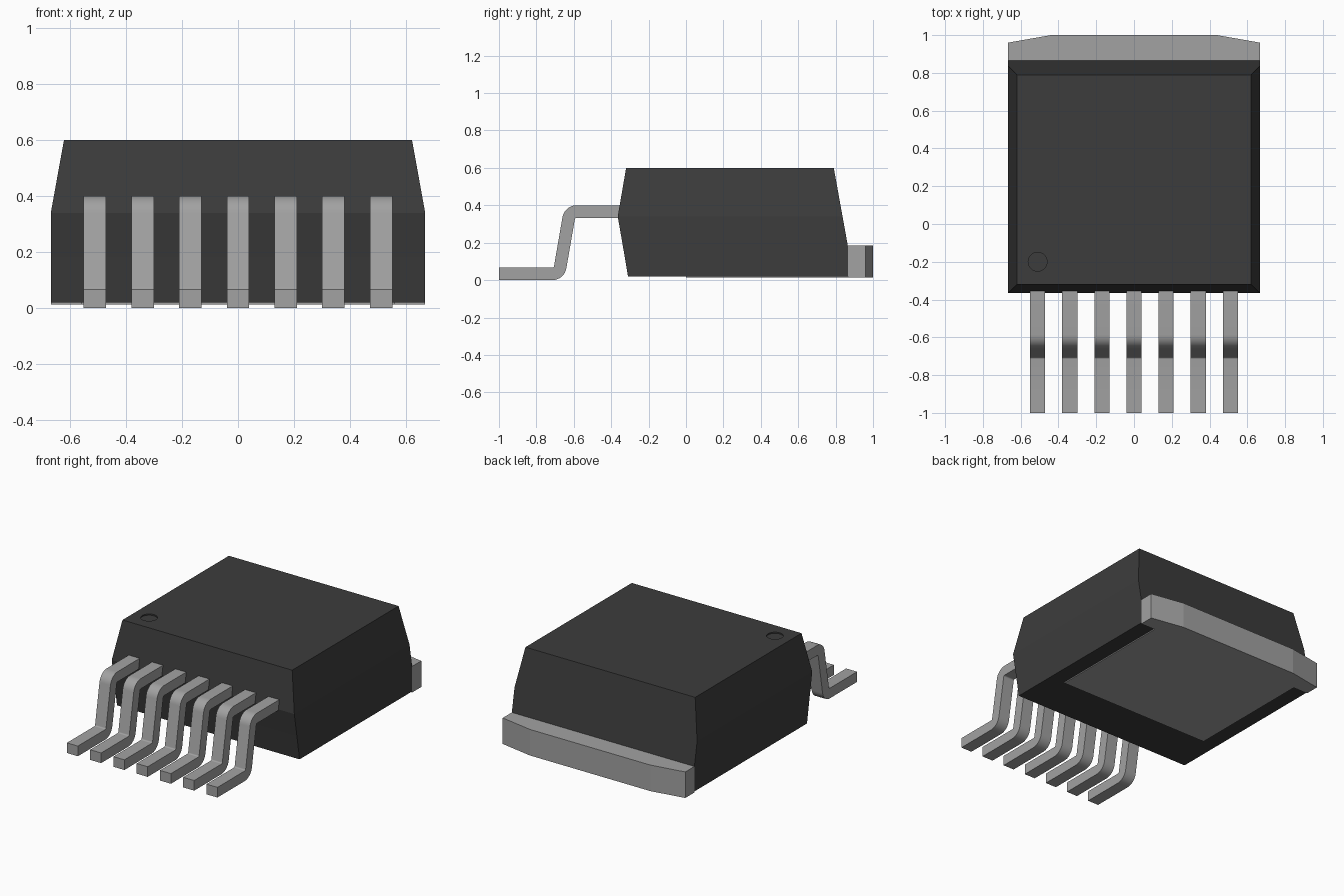
import bpy, bmesh
from math import radians, sin, cos
from mathutils import Vector

cube = bpy.data.objects.get("Cube")
if cube:
    bpy.data.objects.remove(cube, do_unlink=True)


def make_material(name, value):
    mat = bpy.data.materials.new(name)
    mat.use_nodes = True
    color = (value, value, value, 1)
    mat.diffuse_color = color
    bsdf = mat.node_tree.nodes["Principled BSDF"]
    bsdf.inputs["Base Color"].default_value = color
    bsdf.inputs["Roughness"].default_value = 0.6
    return mat


black_plastic = make_material("black plastic", 0.045)
grey_metal = make_material("grey metal", 0.36)


def finish(name, bm, mat, smooth=False):
    bmesh.ops.recalc_face_normals(bm, faces=bm.faces)
    mesh = bpy.data.meshes.new(name)
    bm.to_mesh(mesh)
    bm.free()
    mesh.materials.append(mat)
    obj = bpy.data.objects.new(name, mesh)
    bpy.context.collection.objects.link(obj)
    bpy.ops.object.select_all(action="DESELECT")
    obj.select_set(True)
    bpy.context.view_layer.objects.active = obj
    if smooth:
        bpy.ops.object.shade_smooth_by_angle(angle=radians(35))
    return obj


def extrude_outline(name, points, offset, mat, smooth=False):
    bm = bmesh.new()
    face = bm.faces.new([bm.verts.new(p) for p in points])
    new = bmesh.ops.extrude_face_region(bm, geom=[face])["geom"]
    verts = [g for g in new if isinstance(g, bmesh.types.BMVert)]
    bmesh.ops.translate(bm, verts=verts, vec=offset)
    return finish(name, bm, mat, smooth)


# Moulded body: rectangular sections (half width, front y, back y, height)
sections = [(0.667, -0.31, 0.865, 0.02), (0.667, -0.338, 0.865, 0.185),
            (0.667, -0.365, 0.837, 0.34), (0.62, -0.32, 0.79, 0.6)]
bm = bmesh.new()
rings = [[bm.verts.new(p) for p in
          ((-w, f, z), (w, f, z), (w, b, z), (-w, b, z))]
         for w, f, b, z in sections]
for low, high in zip(rings, rings[1:]):
    for i in range(4):
        j = (i + 1) % 4
        bm.faces.new((low[i], low[j], high[j], high[i]))
bm.faces.new(rings[0])
bm.faces.new(rings[-1])
body = finish("body", bm, black_plastic)

# Shallow round dimple marking the first lead
bpy.ops.mesh.primitive_cylinder_add(vertices=32, radius=0.05, depth=0.04,
                                    location=(-0.51, -0.2, 0.612))
cutter = bpy.context.object
cutter.name = "dimple_cutter"
cutter.hide_render = True
cutter.data.materials.append(black_plastic)
cut = body.modifiers.new("dimple", "BOOLEAN")
cut.operation = "DIFFERENCE"
cut.solver = "EXACT"
cut.object = cutter
bpy.context.view_layer.objects.active = body
bpy.ops.object.modifier_apply(modifier=cut.name)
bpy.data.objects.remove(cutter, do_unlink=True)

# Heat spreader: narrow pad under the body, full-width tab at the back
half = [(0.56, 0.0), (0.56, 0.865), (0.667, 0.865), (0.667, 0.96), (0.44, 1.0)]
outline = half + [(-x, y) for x, y in reversed(half)]
extrude_outline("heat_tab", [(x, y, 0.013) for x, y in outline],
                (0, 0, 0.172), grey_metal)


# Leads: a gull-wing centre line thickened into a side profile
def arc(cy, cz, start, end, radius=0.043, steps=8):
    angles = [radians(start + (end - start) * i / steps) for i in range(steps + 1)]
    return [(Vector((cy + radius * cos(a), cz + radius * sin(a))),
             Vector((cos(a), sin(a)))) for a in angles]


up = Vector((0, 1))
path = [(Vector((-1, 0.0335)), up)]
path += [(p, -n) for p, n in arc(-0.715, 0.0765, -90, -10)]
path += arc(-0.585, 0.3235, 170, 90)
path.append((Vector((-0.3, 0.3665)), up))
thick = 0.0335
profile = [p + n * thick for p, n in path]
profile += [p - n * thick for p, n in reversed(path)]

for i in range(7):
    x = (i - 3) * 0.17
    extrude_outline(f"lead_{i + 1}", [(x - 0.04, p.x, p.y) for p in profile],
                    (0.08, 0, 0), grey_metal, smooth=True)
